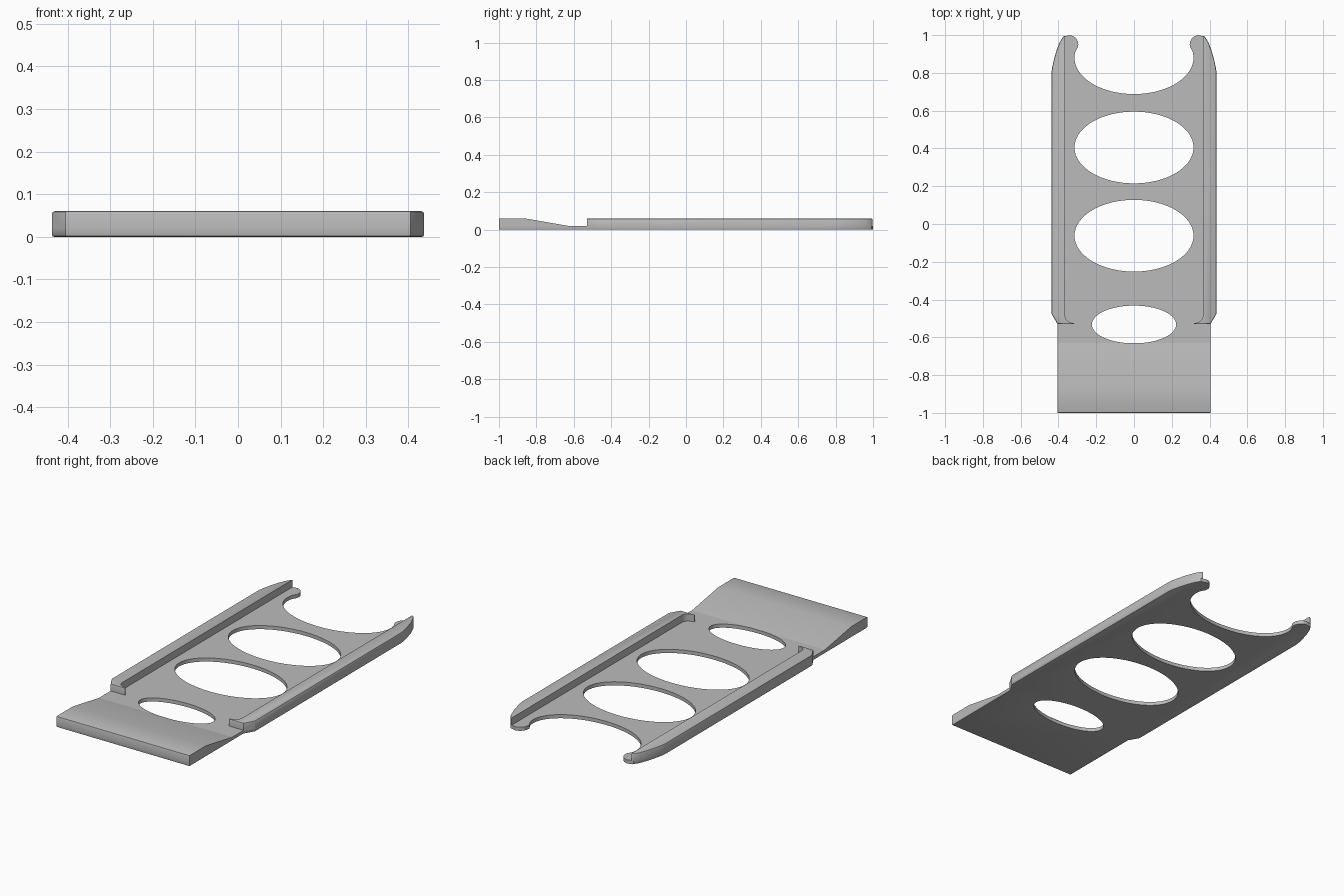
import bpy
import bmesh
from math import cos, sin, radians
from mathutils import Vector

cube = bpy.data.objects.get("Cube")
if cube:
    bpy.data.objects.remove(cube, do_unlink=True)

grey = bpy.data.materials.new("light grey")
grey.use_nodes = True
colour = (0.5, 0.5, 0.5, 1)
grey.diffuse_color = colour
grey.node_tree.nodes["Principled BSDF"].inputs["Base Color"].default_value = colour

BASE, TOP = 0.02, 0.06
TIP = [(0.375, 0.992), (0.392, 0.965), (0.41, 0.92), (0.424, 0.87), (0.433, 0.83), (0.437, 0.8)]


def arc(cx, cy, rx, ry, start, end, steps):
    """Points along part of an ellipse."""
    angles = [radians(start + (end - start) * i / steps) for i in range(steps + 1)]
    return [(cx + rx * cos(a), cy + ry * sin(a)) for a in angles]


def prism(name, points, offset, bevel_rule=None, width=0.005, segments=2):
    """Extrude a closed 3D outline and round the edges chosen by a rule."""
    bm = bmesh.new()
    face = bm.faces.new([bm.verts.new(p) for p in points])
    result = bmesh.ops.extrude_face_region(bm, geom=[face], use_keep_orig=True)
    moved = [v for v in result["geom"] if isinstance(v, bmesh.types.BMVert)]
    bmesh.ops.translate(bm, verts=moved, vec=offset)
    bmesh.ops.recalc_face_normals(bm, faces=bm.faces)
    if bevel_rule:
        edges = [e for e in bm.edges if bevel_rule(*[v.co for v in e.verts])]
        bmesh.ops.bevel(bm, geom=edges, offset=width, segments=segments,
                        profile=0.5, affect='EDGES')
    mesh = bpy.data.meshes.new(name)
    bm.to_mesh(mesh)
    bm.free()
    mesh.materials.append(grey)
    obj = bpy.data.objects.new(name, mesh)
    bpy.context.collection.objects.link(obj)
    return obj


def flat(points, z):
    return [(x, y, z) for x, y in points]


def smooth(obj):
    bpy.ops.object.select_all(action='DESELECT')
    obj.select_set(True)
    bpy.context.view_layer.objects.active = obj
    bpy.ops.object.shade_smooth_by_angle(angle=radians(30))


# Base plate: right half outline from the front corner round the prong
prong = arc(0.345, 0.95, 0.05, 0.05, 95, 195, 12)
half = [(0.405, -1), (0.405, -0.53), (0.437, -0.475)] + TIP[::-1] + prong
notch = arc(0, 0.88, 0.315, 0.192, 10, -190, 48)
mirrored = [(-x, y) for x, y in reversed(half)]


def bottom_rim(a, b):
    mid = (a + b) / 2
    outer = abs(mid.x) > 0.37 or mid.y < -0.9
    return a.z < 0.001 and b.z < 0.001 and outer


plate = prism("base_plate", flat(half + notch + mirrored, 0), Vector((0, 0, BASE)), bottom_rim)

# Oval openings through the plate
cutters = []
for cy, rx, ry in [(0.405, 0.315, 0.19), (-0.062, 0.315, 0.19), (-0.532, 0.223, 0.1)]:
    oval = arc(0, cy, rx, ry, 0, 360, 64)[:-1]
    cutter = prism("opening_cutter", flat(oval, -0.1), Vector((0, 0, 0.3)))
    cutter.hide_render = True
    cutters.append(cutter)
    mod = plate.modifiers.new("opening", 'BOOLEAN')
    mod.operation = 'DIFFERENCE'
    mod.solver = 'EXACT'
    mod.object = cutter
bpy.context.view_layer.update()
graph = bpy.context.evaluated_depsgraph_get()
cut_mesh = bpy.data.meshes.new_from_object(plate.evaluated_get(graph))
plate.modifiers.clear()
plate.data = cut_mesh
for cutter in cutters:
    bpy.data.objects.remove(cutter, do_unlink=True)
smooth(plate)

# Side rails: hooked at the front, following the plate edge to the prong tip
hook = arc(0.317, -0.485, 0.048, 0.04, 0, -90, 8)
rail_outline = ([(0.317, -0.53), (0.405, -0.53), (0.437, -0.475)] + TIP[::-1]
                + [(0.365, 0.997)] + hook)


def outer_top(a, b):
    mid = (a + b) / 2
    return min(a.z, b.z) > TOP - 0.001 and (mid.x > 0.37 or mid.y < -0.529)


rails = prism("side_rails", flat(rail_outline, BASE), Vector((0, 0, TOP - BASE)), outer_top, 0.007)
rails.modifiers.new("mirror", 'MIRROR').use_mirror_merge = False
smooth(rails)

# Front ramp: thick lip sloping down to the plate
profile = [(-1, BASE), (-1, TOP), (-0.86, TOP), (-0.63, BASE)]
ramp = prism("front_ramp", [(-0.405, y, z) for y, z in profile], Vector((0.81, 0, 0)),
             lambda a, b: max(a.y, b.y) < -0.99 and min(a.z, b.z) > TOP - 0.001, 0.004)
smooth(ramp)
